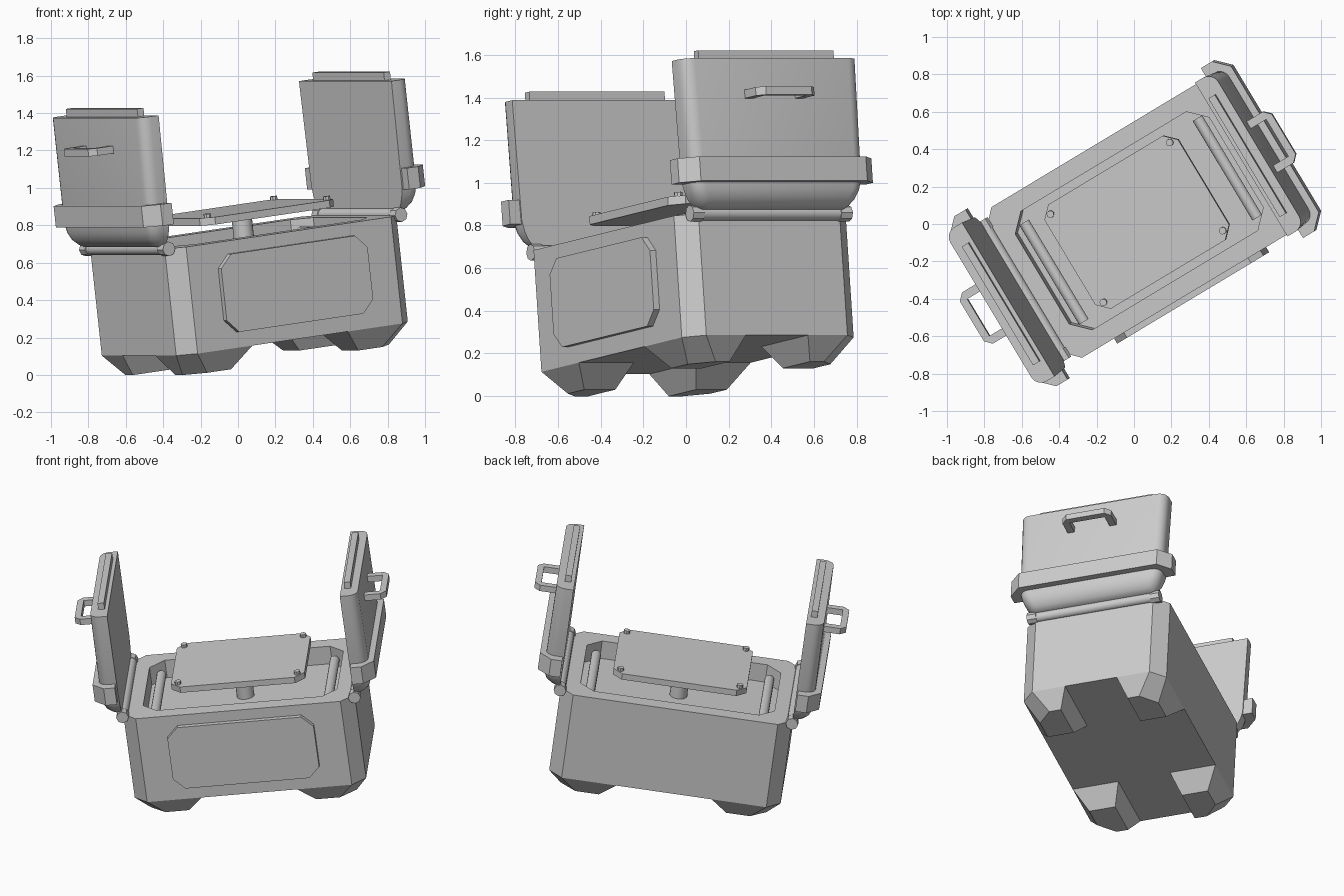
import bpy, bmesh, math
from mathutils import Matrix, Vector

if "Cube" in bpy.data.objects:
    bpy.data.objects.remove(bpy.data.objects["Cube"])

grey = bpy.data.materials.new("plain_grey")
grey.diffuse_color = (0.6, 0.6, 0.6, 1)
grey.use_nodes = True
grey.node_tree.nodes["Principled BSDF"].inputs["Base Color"].default_value = grey.diffuse_color

# The crate rests turned and tilted; parts are built in its own frame (rim at height 0)
POSE = (Matrix.Translation((0.028, 0.017, 0.765))
        @ Matrix.Rotation(math.radians(31), 4, 'Z')
        @ Matrix.Rotation(math.radians(-7.2), 4, 'Y'))


def finish(bm, name, smooth=False):
    bmesh.ops.recalc_face_normals(bm, faces=bm.faces)
    me = bpy.data.meshes.new(name)
    bm.to_mesh(me)
    bm.free()
    ob = bpy.data.objects.new(name, me)
    bpy.context.collection.objects.link(ob)
    me.materials.append(grey)
    ob.matrix_world = POSE
    if smooth:
        bpy.context.view_layer.objects.active = ob
        ob.select_set(True)
        bpy.ops.object.shade_smooth_by_angle(angle=math.radians(35))
        ob.select_set(False)
    return ob


def loft(name, rings, smooth=False):
    """Skin between equal-length rings of points and cap both ends."""
    bm = bmesh.new()
    vs = [[bm.verts.new(p) for p in r] for r in rings]
    n = len(rings[0])
    for a, b in zip(vs, vs[1:]):
        for i in range(n):
            j = (i + 1) % n
            bm.faces.new((a[i], a[j], b[j], b[i]))
    bm.faces.new(vs[0])
    bm.faces.new(vs[-1])
    return finish(bm, name, smooth)


def octagon(hx, hy, c):
    """Rectangle with cut corners."""
    return [(hx, -hy + c), (hx, hy - c), (hx - c, hy), (-hx + c, hy),
            (-hx, hy - c), (-hx, -hy + c), (-hx + c, -hy), (hx - c, -hy)]


def at(outline, z):
    return [(x, y, z) for x, y in outline]


def box(name, x0, x1, y0, y1, z0, z1):
    o = [(x0, y0), (x1, y0), (x1, y1), (x0, y1)]
    return loft(name, [at(o, z0), at(o, z1)])


def rod(name, p, q, r, sides=16):
    p, q = Vector(p), Vector(q)
    bm = bmesh.new()
    bmesh.ops.create_cone(bm, cap_ends=True, segments=sides, radius1=r, radius2=r,
                          depth=(q - p).length)
    rot = (q - p).to_track_quat('Z', 'Y').to_matrix().to_4x4()
    bm.transform(Matrix.Translation((p + q) / 2) @ rot)
    return finish(bm, name, sides > 10)


# Crate body with open cavity
outer = octagon(0.728, 0.47, 0.084)
inner = octagon(0.61, 0.37, 0.09)
loft("crate_body", [at(outer, -0.575), at(outer, 0), at(inner, 0), at(inner, -0.12)])

# Tapered corner feet
foot_top = [(0.30, 0.17), (0.728, 0.17), (0.728, 0.386), (0.644, 0.47), (0.30, 0.47)]
foot_low = [(0.40, 0.22), (0.648, 0.22), (0.648, 0.296), (0.55, 0.39), (0.40, 0.39)]
for sx in (-1, 1):
    for sy in (-1, 1):
        loft("foot", [[(x * sx, y * sy, z) for x, y in o]
                      for o, z in ((foot_top, -0.575), (foot_low, -0.69))])

# Raised front panel
panel = octagon(0.46, 0.21, 0.07)
loft("front_panel", [[(x, y, z - 0.28) for x, z in panel] for y in (-0.46, -0.502)])

# Raised board on a post, with corner bolts
board = octagon(0.42, 0.325, 0.06)
loft("board", [at(board, 0.085), at(board, 0.125)])
rod("post", (0, 0, -0.13), (0, 0, 0.09), 0.055)
for x in (-0.375, 0.375):
    for y in (-0.275, 0.275):
        rod("board_bolt", (x, y, 0.12), (x, y, 0.145), 0.02, 8)


def lid_ring(s, z, out, hw, r=0.06):
    """Flat inner side, rounded outer corners."""
    arc = [(out - r + r * math.sin(a), hw - r + r * math.cos(a))
           for a in (i * math.pi / 10 for i in range(6))]
    o = [(0.732, hw)] + arc + [(x, -y) for x, y in reversed(arc)] + [(0.732, -hw)]
    return [(s * x, y, z) for x, y in o]


for s in (-1, 1):
    # Rollers inside the cavity and hinges on the end rims
    rod("inner_roller", (s * 0.545, -0.31, -0.07), (s * 0.545, 0.31, -0.07), 0.03)
    rod("hinge_bar", (s * 0.73, -0.39, 0), (s * 0.73, 0.39, 0), 0.033)
    for e in (-1, 1):
        rod("hinge_cap", (s * 0.73, e * 0.375, 0), (s * 0.73, e * 0.435, 0), 0.039, 8)

    # Open lid standing on its hinge, curved in at the foot
    levels = [(0.015, 0.775, 0.395, 0.04), (0.03, 0.80, 0.415, 0.05),
              (0.06, 0.828, 0.44, 0.06), (0.10, 0.842, 0.458, 0.06),
              (0.15, 0.848, 0.47, 0.06), (0.72, 0.842, 0.48, 0.06)]
    loft("lid", [lid_ring(s, *lv) for lv in levels], True)

    # Tongue on the lid edge
    box("lid_tongue", s * 0.755, s * 0.795, -0.37, 0.37, 0.71, 0.763)

    # Band wrapped around the lid
    half = [(0.74, 0.53), (0.81, 0.53), (0.885, 0.455)]
    band = half + [(x, -y) for x, y in reversed(half)]
    loft("lid_band", [[(s * x, y, z) for x, y in band] for z in (0.135, 0.25)])

    # Handle loop
    path = [(0.84, -0.16), (0.945, -0.16), (0.98, -0.125)]
    rim = path + [(x, -y) for x, y in reversed(path)]
    hole = [(0.84, -0.115), (0.94, -0.115), (0.94, -0.115)]
    hole = hole[:2] + [(x, -y) for x, y in reversed(hole[:2])]
    shape = rim + hole[::-1]
    loft("lid_handle", [[(s * x, y, z) for x, y in shape] for z in (0.53, 0.57)])
